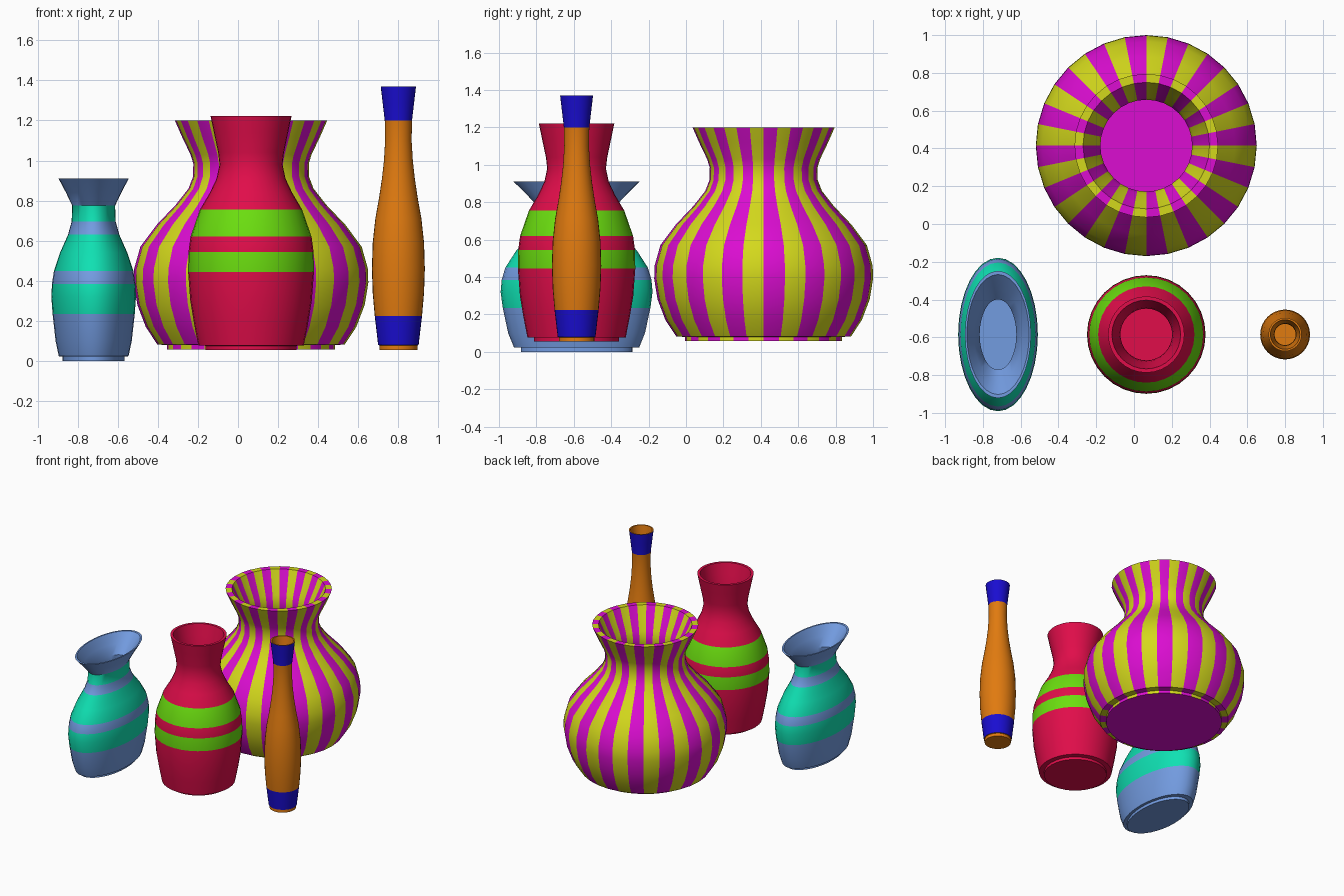
import bpy, bmesh
from math import sin, cos, pi, radians

SEG = 32


def material(name, srgb):
    m = bpy.data.materials.new(name)
    lin = [c / 12.92 if c < 0.04 else ((c + 0.055) / 1.055) ** 2.4 for c in srgb]
    m.diffuse_color = (*lin, 1)
    return m


MATS = {n: material(n, c) for n, c in {
    "steel_blue": (0.45, 0.61, 0.88), "teal": (0.06, 0.88, 0.70),
    "magenta": (0.86, 0.05, 0.82), "yellow": (0.83, 0.85, 0.11),
    "red": (0.88, 0.05, 0.29), "lime": (0.42, 0.87, 0.06),
    "orange": (0.88, 0.48, 0.06), "deep_blue": (0.10, 0.05, 0.82)}.items()}


def vase(name, centre, profile, wall, base, accent, bands=(), stripes=False, stretch=1.0):
    """Lathe an outer profile plus an inner wall; colour by height bands or stripes."""
    floor = profile[0][1] + 0.06
    inner = [(r - wall, z) for r, z in reversed(profile) if z > floor]
    inner.append((inner[-1][0] * 0.95, floor))
    n_out = len(profile)
    pts = list(profile) + inner
    bm = bmesh.new()
    rings = [[bm.verts.new((r * cos(2 * pi * i / SEG), r * stretch * sin(2 * pi * i / SEG), z))
              for i in range(SEG)] for r, z in pts]
    for k in range(len(pts) - 1):
        zm = (pts[k][1] + pts[k + 1][1]) / 2
        banded = k < n_out - 1 and any(a < zm < b for a, b in bands)
        for i in range(SEG):
            j = (i + 1) % SEG
            f = bm.faces.new((rings[k][i], rings[k][j], rings[k + 1][j], rings[k + 1][i]))
            f.material_index = i % 2 if stripes else int(banded)
    # underside and inner floor
    bm.faces.new(rings[0][::-1])
    bm.faces.new(rings[-1])
    me = bpy.data.meshes.new(name)
    bm.to_mesh(me)
    bm.free()
    me.materials.append(MATS[base])
    me.materials.append(MATS[accent])
    ob = bpy.data.objects.new(name, me)
    ob.location = (*centre, 0)
    bpy.context.collection.objects.link(ob)
    bpy.ops.object.select_all(action='DESELECT')
    ob.select_set(True)
    bpy.context.view_layer.objects.active = ob
    bpy.ops.object.shade_smooth_by_angle(angle=radians(35))


# Oval vase with flared lip
vase("oval_vase", (-0.72, -0.585),
     [(0.155, 0), (0.155, 0.022), (0.174, 0.024), (0.19, 0.10), (0.205, 0.235), (0.211, 0.32),
      (0.208, 0.385), (0.198, 0.45), (0.168, 0.54), (0.128, 0.63), (0.110, 0.695),
      (0.107, 0.775), (0.138, 0.84), (0.175, 0.91)],
     0.01, "steel_blue", "teal", [(0.235, 0.385), (0.45, 0.63), (0.695, 0.775)], stretch=1.925)

# Large round vase with vertical stripes
vase("striped_vase", (0.065, 0.415),
     [(0.42, 0.057), (0.42, 0.08), (0.467, 0.082), (0.525, 0.17), (0.567, 0.28), (0.585, 0.39),
      (0.583, 0.46), (0.552, 0.57), (0.47, 0.68), (0.375, 0.78), (0.312, 0.86), (0.289, 0.92),
      (0.288, 0.985), (0.302, 1.03), (0.345, 1.12), (0.38, 1.2)],
     0.045, "magenta", "yellow", stripes=True)

# Medium vase with two horizontal bands
vase("banded_vase", (0.065, -0.585),
     [(0.227, 0.055), (0.227, 0.076), (0.263, 0.078), (0.283, 0.18), (0.303, 0.30), (0.314, 0.445),
      (0.312, 0.545), (0.302, 0.62), (0.255, 0.755), (0.205, 0.84), (0.172, 0.91),
      (0.157, 0.98), (0.164, 1.04), (0.185, 1.14), (0.202, 1.222)],
     0.02, "red", "lime", [(0.445, 0.545), (0.62, 0.755)])

# Tall slender bottle vase
vase("slender_vase", (0.8, -0.585),
     [(0.095, 0.055), (0.095, 0.078), (0.101, 0.08), (0.118, 0.225), (0.128, 0.34), (0.132, 0.46),
      (0.128, 0.59), (0.115, 0.71), (0.097, 0.81), (0.082, 0.91), (0.072, 1.0), (0.066, 1.1),
      (0.068, 1.2), (0.078, 1.285), (0.088, 1.37)],
     0.01, "orange", "deep_blue", [(0.08, 0.225), (1.2, 1.37)])
